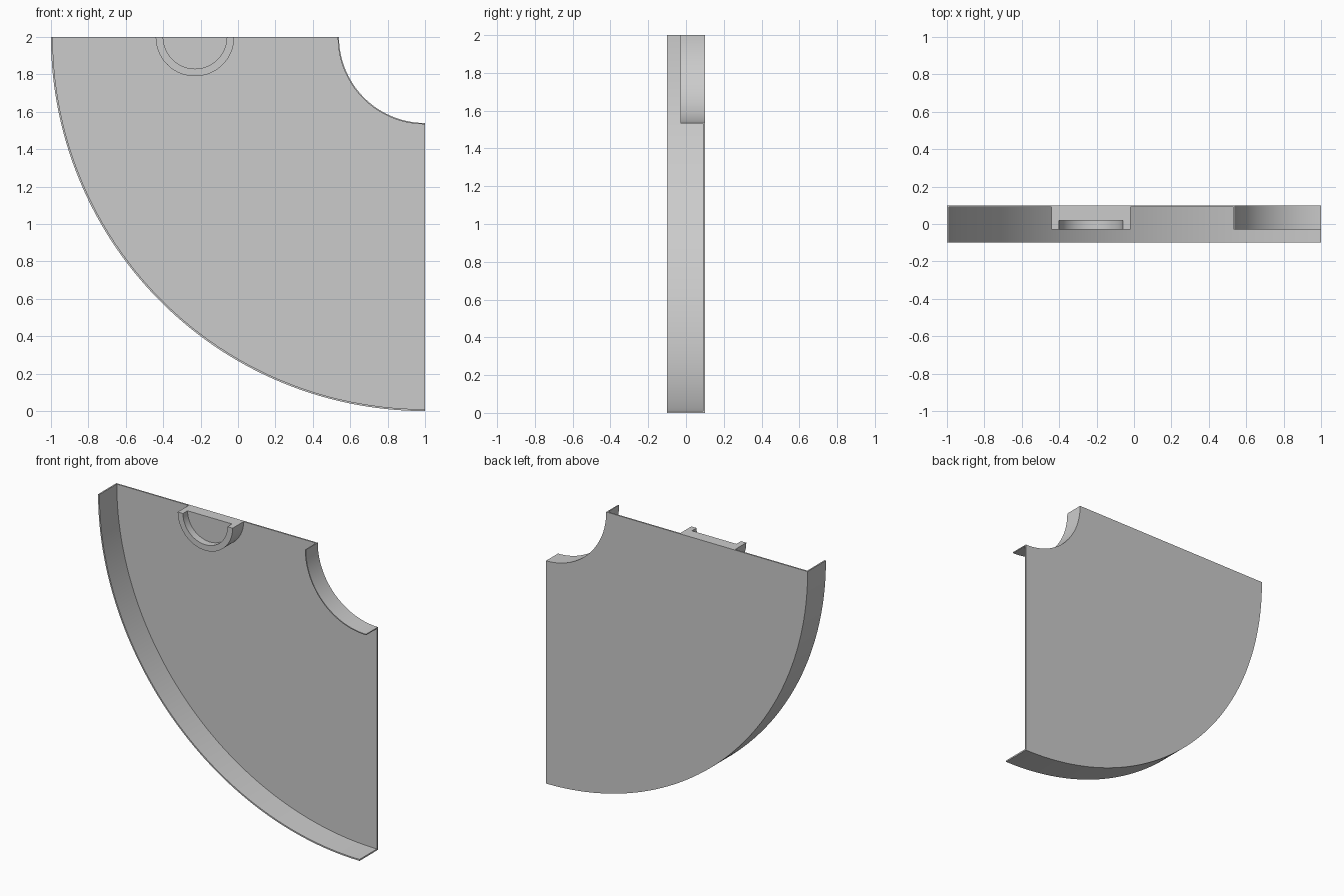
import bpy, bmesh, math

cube = bpy.data.objects.get("Cube")
if cube:
    bpy.data.objects.remove(cube, do_unlink=True)

GREY = (0.6, 0.6, 0.6, 1)
grey = bpy.data.materials.new("plain grey")
grey.use_nodes = True
grey.diffuse_color = GREY
grey.node_tree.nodes["Principled BSDF"].inputs["Base Color"].default_value = GREY


def part_turn(name, profile, centre, sweep, steps):
    """Turn a closed (radius, y) profile about a y axis, from -x downwards, capping both ends."""
    cx, cz = centre
    bm = bmesh.new()
    rings = []
    for i in range(steps + 1):
        a = math.pi + sweep * i / steps
        rings.append([bm.verts.new((cx + r * math.cos(a), y, cz + r * math.sin(a)))
                      for r, y in profile])
    n = len(profile)
    for a, b in zip(rings, rings[1:]):
        for j in range(n):
            k = (j + 1) % n
            bm.faces.new((a[j], a[k], b[k], b[j]))
    bm.faces.new(rings[0])
    bm.faces.new(rings[-1])
    bmesh.ops.remove_doubles(bm, verts=bm.verts, dist=1e-5)
    bmesh.ops.recalc_face_normals(bm, faces=bm.faces)
    mesh = bpy.data.meshes.new(name)
    bm.to_mesh(mesh)
    bm.free()
    mesh.materials.append(grey)
    obj = bpy.data.objects.new(name, mesh)
    bpy.context.collection.objects.link(obj)
    bpy.ops.object.select_all(action='DESELECT')
    obj.select_set(True)
    bpy.context.view_layer.objects.active = obj
    bpy.ops.object.shade_smooth_by_angle(angle=math.radians(30))
    return obj


# Thin quarter disc with a low inner lip and a tall outer rim
part_turn("quarter_plate",
          [(0.46, -0.03), (0.467, -0.03), (0.467, 0.09), (1.99, 0.09),
           (1.99, -0.1), (2, -0.1), (2, 0.1), (0.46, 0.1)],
          (1, 2), math.pi / 2, 96)

# Half-round boss with a shallow recess at the top edge
part_turn("half_round_boss",
          [(0, 0.02), (0.17, 0.02), (0.17, -0.03), (0.21, -0.03), (0.21, 0.09), (0, 0.09)],
          (-0.23, 2), math.pi, 48)
